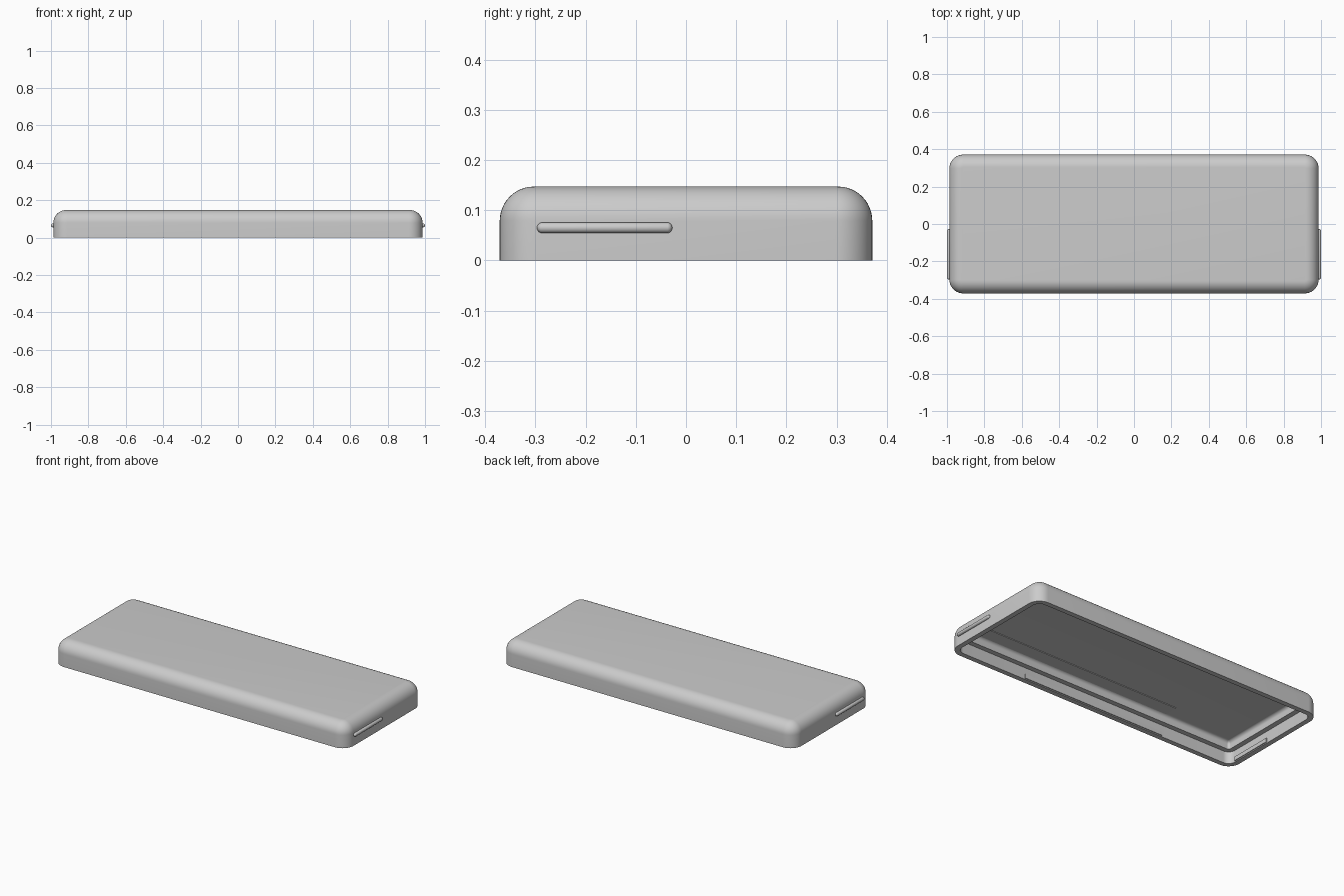
import bpy, bmesh, math
from mathutils import Matrix

cube = bpy.data.objects.get("Cube")
if cube:
    bpy.data.objects.remove(cube, do_unlink=True)

HALF_X, HALF_Y, HEIGHT = 0.987, 0.371, 0.147
CORNER, FILLET = 0.074, 0.068
RIM, LEDGE = 0.03, 0.06          # wall insets below and above the inner step
STEP_Z, CEILING_Z, INNER_FILLET = 0.072, 0.12, 0.02

grey = bpy.data.materials.new("grey_plastic")
grey.use_nodes = True
colour = (0.6, 0.6, 0.6, 1)
grey.diffuse_color = colour
grey.node_tree.nodes["Principled BSDF"].inputs["Base Color"].default_value = colour


def finish(bm, name):
    bmesh.ops.recalc_face_normals(bm, faces=bm.faces)
    mesh = bpy.data.meshes.new(name)
    bm.to_mesh(mesh)
    bm.free()
    mesh.materials.append(grey)
    obj = bpy.data.objects.new(name, mesh)
    bpy.context.collection.objects.link(obj)
    bpy.ops.object.select_all(action="DESELECT")
    bpy.context.view_layer.objects.active = obj
    obj.select_set(True)
    bpy.ops.object.shade_smooth_by_angle(angle=math.radians(35))
    return obj


def rounded_ring(bm, inset, z, steps=10):
    """Rounded rectangle of vertices, inset from the outer wall."""
    r = max(CORNER - inset, 0.006)
    cx, cy = HALF_X - inset - r, HALF_Y - inset - r
    ring = []
    for q, (sx, sy) in enumerate([(1, 1), (-1, 1), (-1, -1), (1, -1)]):
        for i in range(steps + 1):
            a = (q + i / steps) * math.pi / 2
            ring.append(bm.verts.new((sx * cx + r * math.cos(a), sy * cy + r * math.sin(a), z)))
    return ring


def fillet(wall, top, radius, steps):
    """Profile points (inset, z) rounding a wall over into a flat top."""
    angles = [i / steps * math.pi / 2 for i in range(steps + 1)]
    return [(wall + radius * (1 - math.cos(a)), top - radius * (1 - math.sin(a))) for a in angles]


# Hollow cover: outer skin, bottom rim, inner step and ceiling as one loft
profile = fillet(0, HEIGHT, FILLET, 12)[::-1]
profile += [(0, 0), (RIM, 0), (RIM, STEP_Z), (LEDGE, STEP_Z)]
profile += fillet(LEDGE, CEILING_Z, INNER_FILLET, 6)
bm = bmesh.new()
rings = [rounded_ring(bm, inset, z) for inset, z in profile]
for a, b in zip(rings, rings[1:]):
    for i in range(len(a)):
        j = (i + 1) % len(a)
        bm.faces.new((a[i], a[j], b[j], b[i]))
bm.faces.new(rings[0])
bm.faces.new(rings[-1])
finish(bm, "cover_shell")


def grip_ridge(name, side):
    """Slim capsule lying along y, half sunk in an end wall."""
    radius, half = 0.0108, 0.124
    bm = bmesh.new()
    bmesh.ops.create_uvsphere(bm, u_segments=20, v_segments=11, radius=radius,
                              matrix=Matrix.Rotation(math.pi / 2, 4, "X"))
    for v in bm.verts:
        v.co.y += math.copysign(half, v.co.y)
        v.co.x += side * (1 - radius)
        v.co.y -= 0.162
        v.co.z += 0.065
    finish(bm, name)


def plate(name, low, high):
    bm = bmesh.new()
    bmesh.ops.create_cube(bm, size=1)
    for v in bm.verts:
        v.co = [l if c < 0 else h for c, l, h in zip(v.co, low, high)]
    finish(bm, name)


# Raised ridges on both ends, with matching pads on the inner wall
for name, side in (("left", 1), ("right", -1)):
    grip_ridge(name + "_grip_ridge", side)
    xs = sorted((side * (HALF_X - RIM + 0.005), side * (HALF_X - RIM - 0.005)))
    plate(name + "_inner_pad", (xs[0], -0.295, 0.006), (xs[1], -0.03, 0.03))

# Long pad inside the front wall
wall_y = -HALF_Y + RIM
plate("front_inner_pad", (-0.48, wall_y - 0.005, 0.006), (0.48, wall_y + 0.005, 0.03))

# Thin strip on the ceiling along the front
plate("ceiling_strip", (-0.473, -0.295, CEILING_Z - 0.004), (0.9, -0.212, CEILING_Z + 0.004))
